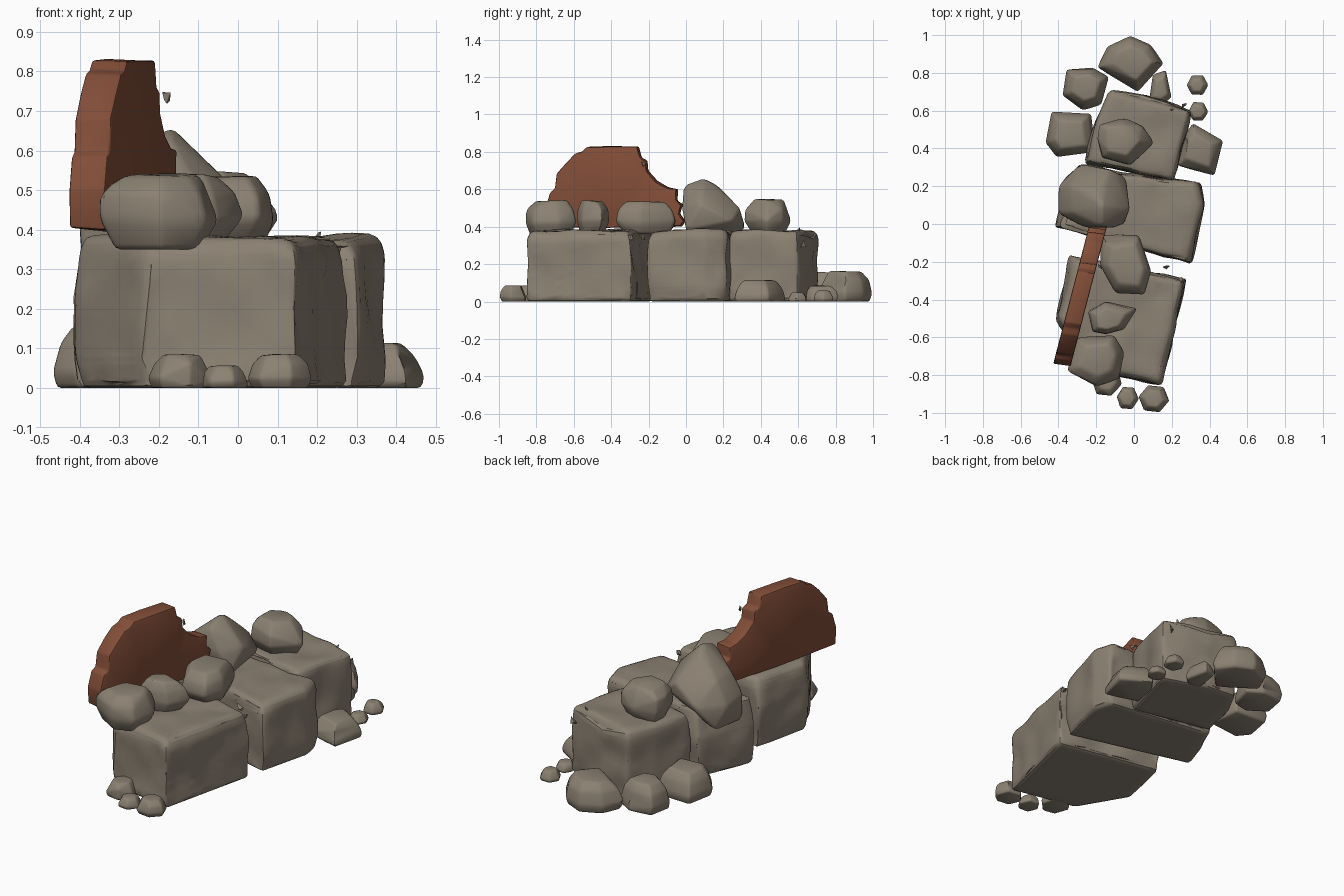
import bpy, bmesh, math, random
from mathutils import Vector, noise

if "Cube" in bpy.data.objects:
    bpy.data.objects.remove(bpy.data.objects["Cube"])

random.seed(5)


def material(name, rgb):
    m = bpy.data.materials.new(name)
    m.diffuse_color = (*rgb, 1)
    m.use_nodes = True
    m.node_tree.nodes["Principled BSDF"].inputs["Base Color"].default_value = m.diffuse_color
    return m


STONE = material("warm grey stone", (0.26, 0.22, 0.17))
RUST = material("rust brown", (0.225, 0.075, 0.04))


def finish(bm, name, mat, angle=38):
    bmesh.ops.triangulate(bm, faces=bm.faces[:])
    bmesh.ops.recalc_face_normals(bm, faces=bm.faces[:])
    me = bpy.data.meshes.new(name)
    bm.to_mesh(me)
    bm.free()
    ob = bpy.data.objects.new(name, me)
    bpy.context.collection.objects.link(ob)
    me.materials.append(mat)
    bpy.ops.object.select_all(action='DESELECT')
    ob.select_set(True)
    bpy.context.view_layer.objects.active = ob
    bpy.ops.object.shade_smooth_by_angle(angle=math.radians(angle))
    return ob


def hull(points, bevel):
    """Chiselled solid: convex hull with softened corners."""
    bm = bmesh.new()
    for p in points:
        bm.verts.new(p)
    bmesh.ops.convex_hull(bm, input=bm.verts[:])
    loose = [v for v in bm.verts if not v.link_faces]
    bmesh.ops.delete(bm, geom=loose, context='VERTS')
    bmesh.ops.dissolve_limit(bm, angle_limit=math.radians(12),
                             verts=bm.verts[:], edges=bm.edges[:])
    if bevel:
        bmesh.ops.bevel(bm, geom=bm.edges[:], offset=bevel, segments=2,
                        profile=0.5, affect='EDGES', clamp_overlap=True)
    return bm


def weather(bm, size, amount):
    """Split long edges, then push the surface in and out unevenly."""
    bmesh.ops.triangulate(bm, faces=bm.faces[:])
    for _ in range(4):
        long = [e for e in bm.edges if e.calc_length() > size]
        if long:
            bmesh.ops.subdivide_edges(bm, edges=long, cuts=1)
            bmesh.ops.triangulate(bm, faces=bm.faces[:])
    bm.normal_update()
    for v in bm.verts:
        if v.co.z > 0.015:
            v.co += v.normal * amount * noise.noise(v.co * 7)


def stone(name, outline, z0, z1, rings, jitter, bevel, rough=0.0):
    """Stone from its plan outline; rings are (height fraction, scale)."""
    c = sum((Vector(p) for p in outline), Vector((0, 0))) / len(outline)
    pts = []
    for f, s in rings:
        for p in outline:
            q = c + (Vector(p) - c) * (s + random.uniform(-jitter, jitter))
            z = z0 + (z1 - z0) * (f - (random.uniform(0, jitter) if 0 < f else 0))
            pts.append((q.x, q.y, z))
    bm = hull(pts, bevel)
    if rough:
        weather(bm, 0.07, rough)
    return finish(bm, name, STONE)


BLOCK = [(0, 0.97), (0.22, 1.01), (0.62, 1.01), (0.9, 0.97), (1, 0.91)]
LOOSE = [(0, 0.72), (0.4, 1.0), (0.75, 0.9), (1, 0.62)]     # lying on top
GROUND = [(0, 0.93), (0.3, 1.0), (0.72, 0.86), (1, 0.6)]    # sitting on the floor

# Three large wall blocks
blocks = {
    "front_block": [(-0.24, -0.78), (0.15, -0.86), (0.2, -0.66), (0.28, -0.29),
                    (-0.02, -0.22), (-0.33, -0.17), (-0.41, -0.5)],
    "middle_block": [(-0.1, -0.10), (0.3, -0.21), (0.375, 0.1), (0.35, 0.22),
                     (0.1, 0.26), (-0.29, 0.31), (-0.42, -0.02)],
    "back_block": [(-0.26, 0.32), (0.21, 0.22), (0.26, 0.4), (0.31, 0.6),
                   (0.05, 0.69), (-0.13, 0.71), (-0.21, 0.56)],
}
for name, outline in blocks.items():
    stone(name, outline, 0, 0.383, BLOCK, 0.016, 0.02, 0.016)

# Rubble lying on top
stone("top_rock_front", [(-0.3, -0.6), (-0.1, -0.58), (-0.05, -0.68), (-0.08, -0.82),
                         (-0.2, -0.87), (-0.36, -0.78)], 0.35, 0.545, LOOSE, 0.07, 0.015)
stone("top_rock_small", [(-0.25, -0.46), (-0.15, -0.41), (0.01, -0.45), (-0.05, -0.56),
                         (-0.15, -0.59), (-0.22, -0.57)], 0.37, 0.545, LOOSE, 0.07, 0.01)
stone("top_rock_middle", [(-0.17, -0.06), (0.03, -0.05), (0.1, -0.25), (0.06, -0.38),
                          (-0.1, -0.37), (-0.18, -0.22)], 0.36, 0.54, LOOSE, 0.07, 0.015)
stone("top_rock_back", [(-0.19, 0.53), (-0.05, 0.56), (0.05, 0.52), (0.1, 0.43),
                        (-0.02, 0.31), (-0.17, 0.35), (-0.2, 0.45)], 0.36, 0.55, LOOSE, 0.07, 0.015)

# Tall rock leaning over the left edge
finish(hull([(-0.17, 0.1, 0.665), (-0.17, -0.01, 0.625), (-0.2, 0.17, 0.62),
             (-0.02, 0.08, 0.52), (-0.04, 0.25, 0.43), (-0.13, 0.29, 0.5),
             (-0.4, 0.06, 0.42), (-0.4, 0.2, 0.4), (-0.28, 0.32, 0.4), (-0.33, 0.06, 0.53),
             (-0.39, 0.05, 0.27), (-0.36, 0.25, 0.27), (-0.05, 0.0, 0.38),
             (-0.26, -0.02, 0.5), (-0.33, 0.2, 0.53), (-0.1, -0.02, 0.5)],
            0.015), "leaning_rock", STONE)

# Larger fallen stones round the foot
fallen = [
    ([(-0.02, 1.0), (0.09, 0.95), (0.16, 0.85), (0.08, 0.76), (0.02, 0.7),
      (-0.19, 0.83), (-0.14, 0.94)], 0.165),
    ([(-0.36, 0.82), (-0.22, 0.83), (-0.13, 0.78), (-0.17, 0.63), (-0.27, 0.6),
      (-0.38, 0.68)], 0.16),
    ([(-0.44, 0.6), (-0.22, 0.59), (-0.2, 0.38), (-0.41, 0.355), (-0.47, 0.43)], 0.16),
    ([(0.31, 0.54), (0.47, 0.44), (0.43, 0.25), (0.23, 0.31), (0.26, 0.46)], 0.115),
    ([(0.1, 0.79), (0.17, 0.82), (0.2, 0.67), (0.15, 0.63), (0.08, 0.65)], 0.085),
]
for i, (outline, h) in enumerate(fallen):
    stone(f"fallen_stone_{i + 1}", outline, 0, h, GROUND, 0.05, 0.012)

# Pebbles: centre x, y, radii, height
for i, (x, y, rx, ry, h) in enumerate([(0.335, 0.735, 0.058, 0.058, 0.06),
                                       (0.34, 0.595, 0.053, 0.055, 0.05),
                                       (-0.035, -0.92, 0.06, 0.065, 0.06),
                                       (0.105, -0.925, 0.08, 0.075, 0.088),
                                       (-0.145, -0.83, 0.08, 0.09, 0.09)]):
    ring = [(x + rx * math.cos(a * 1.047 + i), y + ry * math.sin(a * 1.047 + i)) for a in range(6)]
    stone(f"pebble_{i + 1}", ring, 0, h, GROUND, 0.08, 0.006)

# Sharp flakes sunk into the stone
for i, (x, y, z) in enumerate([(0.19, 0.60, 0.375), (0.27, 0.63, 0.31), (-0.19, -0.22, 0.735),
                               (0.28, 0.2, 0.36), (0.17, -0.22, 0.35), (0.24, -0.3, 0.34)]):
    pts = [Vector((x, y, z)) + Vector([random.uniform(-0.022, 0.022) for _ in range(3)])
           for _ in range(6)]
    finish(hull(pts, 0), f"flake_{i + 1}", STONE)

# Broken rust-brown slab standing on edge, slanting in plan
profile = [(-0.735, 0.405), (-0.74, 0.5), (-0.715, 0.585), (-0.69, 0.6), (-0.68, 0.68),
           (-0.63, 0.745), (-0.58, 0.795), (-0.545, 0.805), (-0.52, 0.828), (-0.4, 0.832),
           (-0.25, 0.828), (-0.235, 0.77), (-0.205, 0.755), (-0.2, 0.70), (-0.15, 0.645),
           (-0.09, 0.61), (-0.04, 0.6), (-0.045, 0.54), (-0.015, 0.52), (-0.03, 0.47),
           (0.0, 0.43), (-0.02, 0.4), (-0.4, 0.395)]
bm = bmesh.new()
base = [bm.verts.new((-0.425 + (y + 0.73) * 0.26, y, z)) for y, z in profile]
face = bm.faces.new(base)
ext = bmesh.ops.extrude_face_region(bm, geom=[face])
for v in ext["geom"]:
    if isinstance(v, bmesh.types.BMVert):
        v.co += Vector((0.092, -0.012, random.uniform(-0.008, 0.004)))
bmesh.ops.recalc_face_normals(bm, faces=bm.faces[:])
bmesh.ops.bevel(bm, geom=bm.edges[:], offset=0.008, segments=2, profile=0.5,
                affect='EDGES', clamp_overlap=True)
finish(bm, "broken_slab", RUST, 35)
